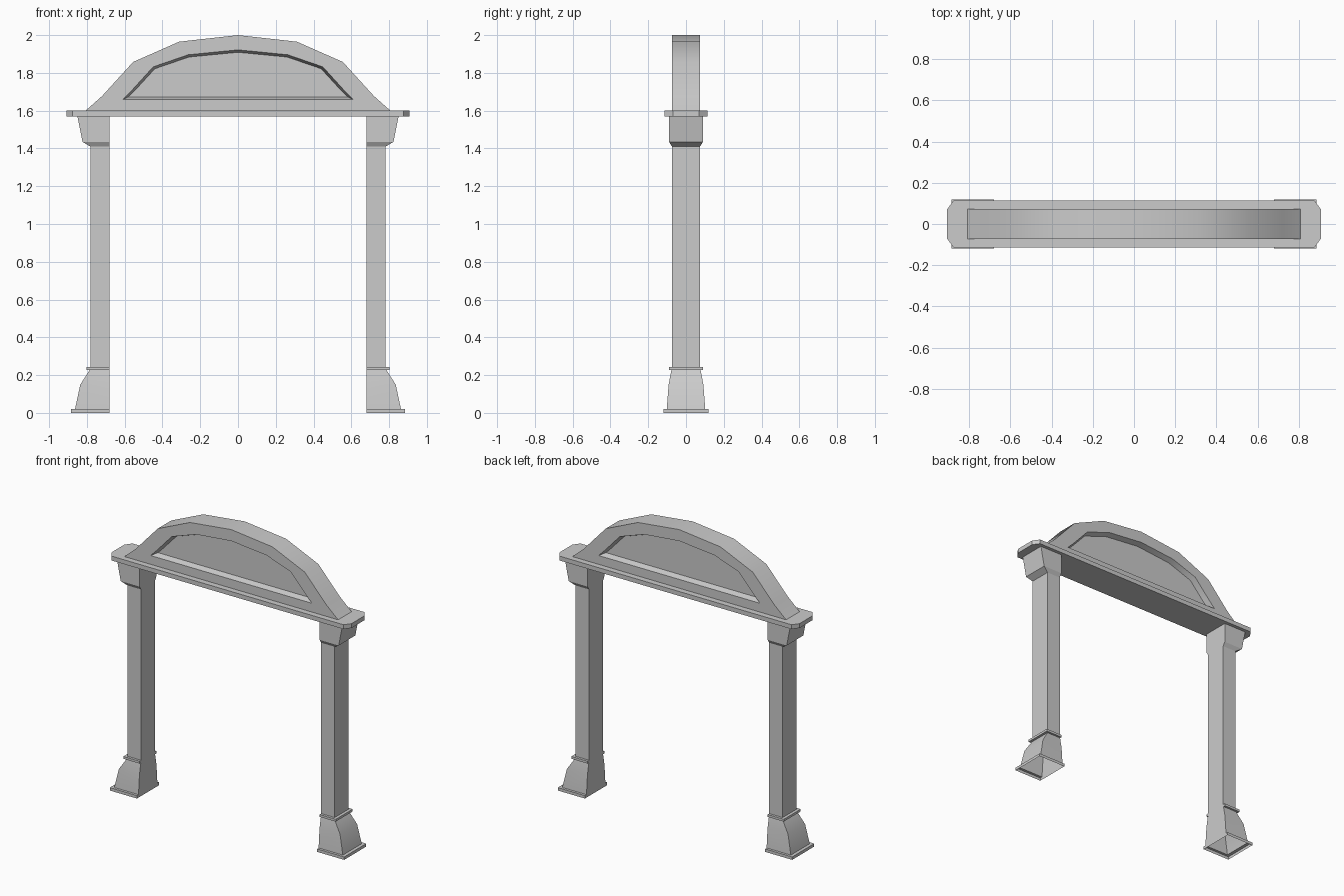
import bpy, bmesh
from math import radians

if "Cube" in bpy.data.objects:
    bpy.data.objects.remove(bpy.data.objects["Cube"])


def finish(name, bm, mirror=None):
    bmesh.ops.recalc_face_normals(bm, faces=bm.faces)
    me = bpy.data.meshes.new(name)
    bm.to_mesh(me)
    bm.free()
    ob = bpy.data.objects.new(name, me)
    bpy.context.collection.objects.link(ob)
    if mirror is not None:
        mod = ob.modifiers.new("mirror", 'MIRROR')
        mod.use_axis = [i == mirror for i in range(3)]
        mod.use_mirror_merge = False
    bpy.context.view_layer.objects.active = ob
    ob.select_set(True)
    bpy.ops.object.shade_smooth_by_angle(angle=radians(30))
    ob.select_set(False)
    return ob


def bridge(bm, a, b):
    n = len(a)
    for i in range(n):
        bm.faces.new((a[i], a[(i + 1) % n], b[(i + 1) % n], b[i]))


# Columns: hollow post with base, ring and capital, flush on the inner side
INNER = 0.68
profile = [  # outer x, half depth y, z
    (0.885, 0.119, 0.0), (0.885, 0.119, 0.02), (0.863, 0.102, 0.02),
    (0.835, 0.092, 0.15), (0.785, 0.077, 0.228), (0.802, 0.091, 0.228),
    (0.802, 0.091, 0.244), (0.782, 0.074, 0.244), (0.782, 0.074, 1.41),
    (0.823, 0.09, 1.435), (0.85, 0.09, 1.57)]
bm = bmesh.new()
prev = None
for x, y, z in profile:
    ring = [bm.verts.new(p) for p in
            ((INNER, -y, z), (x, -y, z), (x, y, z), (INNER, y, z))]
    if prev:
        bridge(bm, prev, ring)
    prev = ring
bm.faces.new(prev)
finish("column", bm, mirror=0)

# Lintel slab with clipped corners
half = [(0.876, -0.113), (0.907, -0.07), (0.907, 0.07), (0.876, 0.113)]
outline = half + [(-x, y) for x, y in reversed(half)]
bm = bmesh.new()
low = [bm.verts.new((x, y, 1.57)) for x, y in outline]
top = [bm.verts.new((x, y, 1.60)) for x, y in outline]
bridge(bm, low, top)
bm.faces.new(low)
bm.faces.new(top)
finish("lintel_slab", bm)


# Arched pediment with a recessed panel on the front and back
def arch(pts):
    return [(-x, z) for x, z in pts] + [(x, z) for x, z in reversed(pts[:-1])]


outer = arch([(0.807, 1.60), (0.72, 1.677), (0.555, 1.858), (0.312, 1.965), (0, 2.0)])
rim = arch([(0.609, 1.66), (0.56, 1.71), (0.449, 1.832), (0.264, 1.896), (0, 1.922)])
panel = arch([(0.58, 1.673), (0.54, 1.713), (0.44, 1.822), (0.259, 1.884), (0, 1.909)])
bm = bmesh.new()
backs = []
for s in (-1, 1):
    loops = [[bm.verts.new((x, s * y, z)) for x, z in pts]
             for pts, y in ((outer, 0.073), (rim, 0.073), (panel, 0.035))]
    bridge(bm, loops[0], loops[1])
    bridge(bm, loops[1], loops[2])
    bm.faces.new(loops[2])
    backs.append(loops[0])
bridge(bm, backs[0], backs[1])
finish("pediment", bm)
